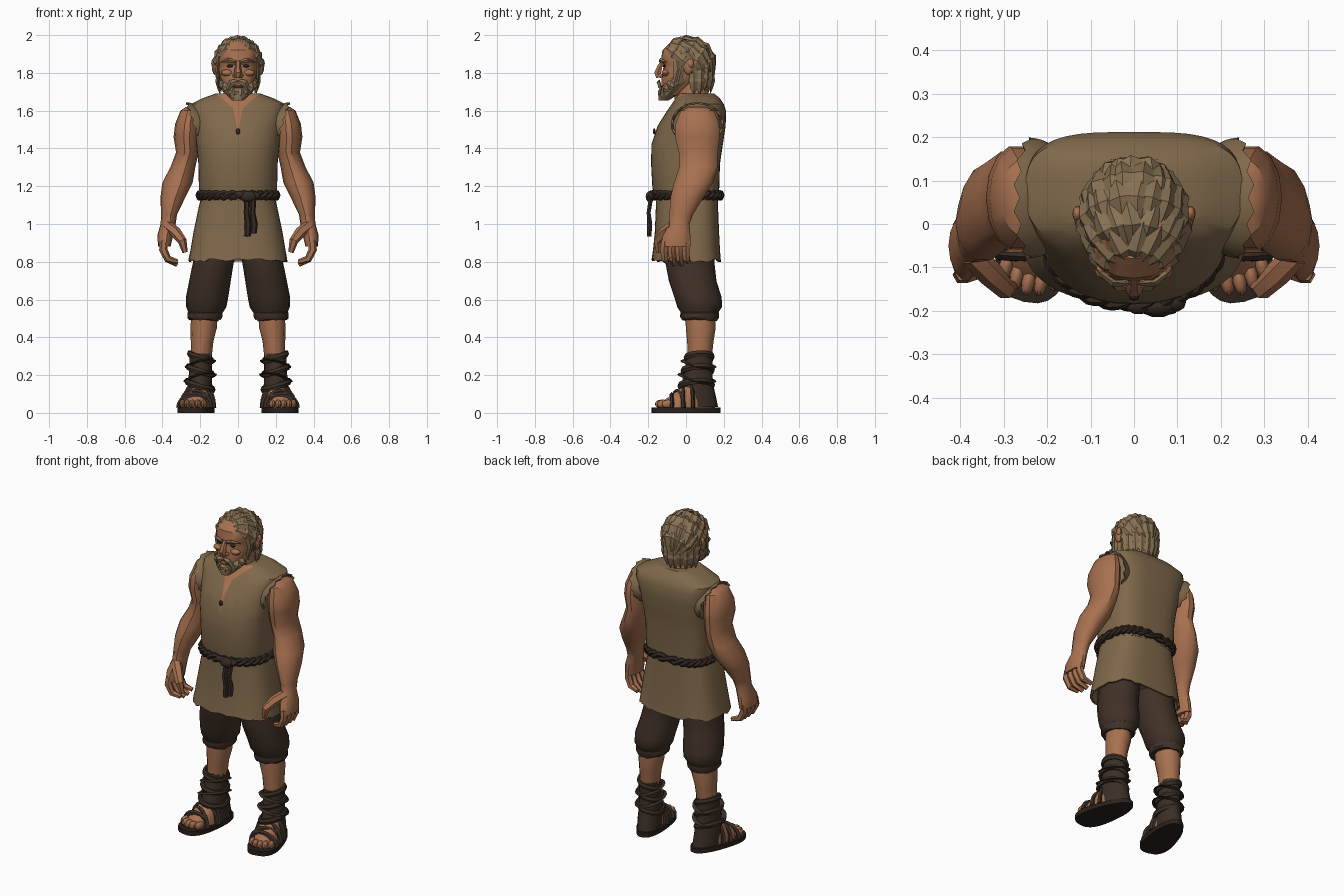
import bpy, bmesh, random
from math import sin, cos, pi, copysign
from mathutils import Vector, Matrix

random.seed(4)
if "Cube" in bpy.data.objects:
    bpy.data.objects.remove(bpy.data.objects["Cube"])


def material(name, *rgb):
    m = bpy.data.materials.new(name)
    m.use_nodes = True
    m.diffuse_color = (*rgb, 1)
    m.node_tree.nodes["Principled BSDF"].inputs["Base Color"].default_value = (*rgb, 1)
    return m


SKIN = material("skin", .39, .165, .08)
CLOTH = material("tunic cloth", .215, .14, .07)
HAIR = material("hair", .25, .17, .09)
PANTS = material("trouser cloth", .05, .03, .02)
WRAP = material("leather wrap", .044, .028, .019)
BELT = material("belt", .036, .022, .017)
SOLE = material("sole", .023, .015, .012)
EYE = material("eye", .03, .018, .012)
LIP = material("lip", .25, .085, .045)


def build(name, groups, mat, angle=.6, caps=True, loop=False, side=1):
    """Bridge each group of rings into one skin; all groups share an object."""
    bm = bmesh.new()
    for rings in groups:
        rows = [[bm.verts.new((v.x * side, v.y, v.z)) for v in r] for r in rings]
        pairs = list(zip(rows, rows[1:])) + ([(rows[-1], rows[0])] if loop else [])
        for a, b in pairs:
            for i in range(len(a)):
                j = (i + 1) % len(a)
                bm.faces.new((a[i], a[j], b[j], b[i]))
        if caps and not loop:
            bm.faces.new(rows[0])
            bm.faces.new(rows[-1])
    bmesh.ops.recalc_face_normals(bm, faces=bm.faces)
    mesh = bpy.data.meshes.new(name)
    bm.to_mesh(mesh)
    bm.free()
    mesh.materials.append(mat)
    mesh.shade_smooth()
    mesh.set_sharp_from_angle(angle=angle)
    obj = bpy.data.objects.new(name, mesh)
    bpy.context.collection.objects.link(obj)
    return obj


def both(name, groups, mat, **kw):
    build("left_" + name, groups, mat, **kw)
    build("right_" + name, groups, mat, side=-1, **kw)


def oval(x, y, z, rx, ry, n=16, front=2, back=2, taper=0):
    """Horizontal superellipse ring with separate front and back squareness."""
    pts = []
    for i in range(n):
        c, s = cos(2 * pi * i / n), sin(2 * pi * i / n)
        e = 2 / (back if s > 0 else front)
        px, py = copysign(abs(c) ** e, c), copysign(abs(s) ** e, s)
        pts.append(Vector((x + rx * px * (1 - taper * py), y + ry * py, z)))
    return pts


def body(rows, **kw):
    """Rings centred on x=0 from rows of height, half width, front, back."""
    return [oval(0, (f + b) / 2, z, w, (b - f) / 2, **kw) for z, w, f, b in rows]


def ball(x, y, z, rx, ry, rz, n=10):
    angles = [pi * (k / 6 - .5) * .96 for k in range(7)]
    return [oval(x, y, z + rz * sin(a), rx * cos(a), ry * cos(a), n) for a in angles]


def tube(pts, radii, n=6, flat=1, ref=(0, 0, 1), loop=False):
    pts, ref, rings = [Vector(p) for p in pts], Vector(ref), []
    last = len(pts) - 1
    for i, p in enumerate(pts):
        nxt = pts[(i + 1) % len(pts)] if loop else pts[min(i + 1, last)]
        prv = pts[i - 1] if loop else pts[max(i - 1, 0)]
        t = (nxt - prv).normalized()
        u = t.cross(ref).normalized()
        w = u.cross(t)
        r = radii[i] if isinstance(radii, (list, tuple)) else radii
        rings.append([p + r * (u * cos(2 * pi * k / n) + w * flat * sin(2 * pi * k / n))
                      for k in range(n)])
    return rings


def lock(a, mid, b, width, ref, flat=.45):
    """Pointed, four-sided strand of hair."""
    a, mid, b = Vector(a), Vector(mid), Vector(b)
    pts = [a, (a + mid) / 2, mid, (mid + b) / 2, b]
    return tube(pts, [width * k for k in (.35, .85, 1, .7, .04)], 4, flat, ref)


# Tunic top, with the open neck cut into its front
torso = build("tunic_top", [body([
    (1.12, .195, -.16, .17), (1.19, .207, -.178, .176), (1.32, .21, -.185, .18),
    (1.42, .22, -.183, .195), (1.52, .23, -.15, .21), (1.6, .25, -.1, .212),
    (1.635, .25, -.075, .2), (1.665, .19, -.055, .18), (1.69, .12, -.04, .15)],
    n=40, front=2.3, back=3.4)], CLOTH)
torso.data.materials.append(SKIN)
NECKLINE = [(1.485, .2), (1.59, 1.15)]
bm = bmesh.new()
bm.from_mesh(torso.data)
for z, k in NECKLINE:
    for s in (1, -1):
        faces = [f for f in bm.faces if f.calc_center_median().y < 0]
        geom = faces + list({e for f in faces for e in f.edges}) + list({v for f in faces for v in f.verts})
        bmesh.ops.bisect_plane(bm, geom=geom, plane_co=(0, 0, z), plane_no=(s, 0, -k))
for f in bm.faces:
    c = f.calc_center_median()
    if c.y < 0 and any(abs(c.x) < k * (c.z - z) for z, k in NECKLINE):
        f.material_index = 1
bm.to_mesh(torso.data)
bm.free()
build("neck_tie", [ball(0, -.168, 1.49, .012, .008, .016)], BELT)

# Tunic skirt with a ragged hem, hollow underneath
skirt = body([(1.14, .195, -.16, .17), (1.08, .21, -.16, .17), (.96, .235, -.165, .175),
              (.86, .252, -.175, .18), (.805, .262, -.182, .185), (.81, .25, -.17, .173),
              (.87, .22, -.15, .15)], n=48, front=2.6, back=3)
for outer, inner in zip(skirt[4], skirt[5]):
    outer.z += random.uniform(-.008, .012)
    inner.z = outer.z
build("tunic_skirt", [skirt], CLOTH)

# Ragged armhole edges
edge = []
for wide, flare in ((0, .95), (.03, 1.05), (.066, 1.09), (.062, 1.0)):
    ring = []
    for i in range(28):
        a = 2 * pi * i / 28
        y, z = .06 + .128 * flare * cos(a), 1.53 + .105 * flare * sin(a)
        fray = (i % 2) * .014 if wide > .05 else 0
        ring.append(Vector((.19 + wide * .8 + .035 * sin(a) - fray, y, z)))
    edge.append(ring)
both("armhole_edge", [edge], CLOTH, caps=False)

# Twisted rope belt, knot and hanging ends
strands = []
for phase in (0, pi):
    path = []
    for i, p in enumerate(oval(0, 0, 1.152, .203, .182, 96, 2.3, 3)):
        a = 2 * pi * i / 96 * 14 + phase
        path.append(p * (1 + .035 * cos(a)) + Vector((0, 0, .014 * sin(a) - p.z * .035 * cos(a))))
    strands.append(tube(path, .015, loop=True))
build("rope_belt", strands, BELT, loop=True)
build("belt_knot", [ball(.055, -.19, 1.145, .045, .025, .03), ball(.01, -.188, 1.155, .03, .02, .02),
                    ball(.095, -.18, 1.15, .025, .022, .02)], BELT)
build("belt_ends", [tube([(x, -.185, 1.14), (x - .005, -.198, 1.06), (x + .004, -.192, 1.0), (x, -.195, low)],
                         [.016, .015, .019, .017], ref=(0, 1, 0), flat=.8)
                    for x, low in ((.05, .935), (.082, .95))], BELT)

# Arms and hands
arm = [(.25, .06, 1.62, .025, .05), (.255, .06, 1.6, .05, .09), (.268, .06, 1.53, .065, .118),
       (.272, .06, 1.46, .069, .122), (.268, .065, 1.38, .06, .106), (.292, .065, 1.3, .066, .104),
       (.32, .04, 1.22, .08, .106), (.345, .005, 1.14, .066, .09), (.365, -.025, 1.05, .042, .064),
       (.37, -.035, 1.0, .04, .055), (.385, -.05, .94, .042, .075), (.39, -.055, .88, .033, .08)]
both("arm", [[oval(*row, n=14) for row in arm]], SKIN)
both("fingers", [tube([(.392, y, .91), (.396, y - .005, .865), (.372, y, .815), (.322, y + .01, low)],
                      [.021, .022, .02, .013], ref=(0, 1, 0))
                 for y, low in ((-.112, .8), (-.072, .785), (-.033, .785), (.003, .8))], SKIN)
both("thumb", [tube([(.372, -.07, .99), (.33, -.115, .955), (.295, -.15, .91), (.28, -.145, .85)],
                    [.03, .03, .024, .014], ref=(0, 1, 0))], SKIN)

# Trousers, cuffs and shins
both("trouser_leg", [[oval(*row) for row in (
    (.12, .02, .9, .115, .13), (.13, .02, .8, .108, .13), (.148, .035, .7, .11, .126),
    (.164, .064, .61, .112, .125), (.168, .072, .56, .106, .118), (.172, .072, .525, .088, .095))]], PANTS)
cuff = [oval(.175, .072, z, .08 + w, .09 + w, 20) for z, w in ((.54, .0), (.53, .012), (.508, .013), (.49, .004))]
for v in cuff[2] + cuff[3]:
    v.z += random.uniform(-.006, .006)
both("trouser_cuff", [cuff], PANTS)
both("shin", [[oval(*row, n=12) for row in ((.178, .075, .53, .068, .078), (.182, .078, .45, .07, .079),
              (.19, .076, .38, .06, .07), (.195, .073, .28, .054, .062))]], SKIN)

# Feet are made pointing forward, then turned outward at the ankle
TURN = Matrix.Translation((.2, .06, 0)) @ Matrix.Rotation(.22, 4, "Z")


def foot(name, groups, mat, **kw):
    both(name, [[[TURN @ v for v in r] for r in g] for g in groups], mat, **kw)


foot("sandal_sole", [[oval(0, -.06, z, .085, .185, 28, 2.6, 2.4, .2) for z in (0, .028)]], SOLE)
foot("foot", [[oval(0, y, z, rx, ry, 16, 2.4, 2, .1) for z, y, rx, ry in (
    (.025, -.055, .07, .15), (.065, -.045, .068, .138), (.105, -.015, .06, .11), (.15, 0, .05, .07))]], SKIN)
foot("toes", [ball(x * .029, -.195 + .006 * x * x, .047, .016, .036, .023) for x in range(-2, 3)], SKIN)
foot("ankle_wrap", [[oval(0, y, z, rx, ry) for z, y, rx, ry in (
    (.315, .013, .058, .07), (.24, .008, .06, .074), (.16, .0, .062, .084), (.09, .0, .066, .1), (.03, .005, .066, .108))]], WRAP)
bands = []
for i, z in enumerate((.295, .26, .225, .185, .145)):
    grow = .004 * i
    ring = oval(0, .01 - grow, z, .06 + grow * .6, .071 + grow * 1.1, 18)
    tilt = .02 * (-1) ** i
    bands.append(tube([v + Vector((0, 0, tilt * v.x / .06 - .012 * v.y / .07)) for v in ring],
                      .021, 4, .3, (0, 0, 1), True) if i % 2 else
                 tube([v + Vector((0, 0, tilt * v.x / .06)) for v in ring], .012, 6, 1.5, loop=True))
foot("wrap_bands", bands, WRAP, loop=True)
foot("foot_straps", [tube([(.072 * cos(pi * k / 10), y - lean * cos(pi * k / 10), .025 + h * sin(pi * k / 10))
                           for k in range(11)], .024, 6, .45, (0, 1, 0))
                     for y, h, lean in ((-.14, .062, .015), (-.11, .078, -.02), (-.075, .1, .02), (-.04, .125, 0))], WRAP)

# Neck, head and face
build("neck", [body([(1.6, .1, -.06, .14), (1.69, .078, -.06, .12), (1.8, .075, -.06, .11)])], SKIN)
build("head", [body([(1.68, .05, -.12, -.02), (1.72, .078, -.128, .04), (1.77, .095, -.13, .09),
                     (1.815, .104, -.122, .11), (1.845, .104, -.118, .12), (1.865, .106, -.132, .12),
                     (1.92, .1, -.125, .12), (1.965, .07, -.08, .09)], n=20, front=2.5)], SKIN)
build("nose", [tube([(0, -.118, 1.865), (0, -.138, 1.835), (0, -.15, 1.8), (0, -.143, 1.776)],
                    [.012, .015, .021, .017], ref=(0, 1, 0)),
               ball(.018, -.135, 1.785, .011, .014, .011), ball(-.018, -.135, 1.785, .011, .014, .011)], SKIN)
both("cheekbone", [ball(.058, -.108, 1.8, .032, .022, .018)], SKIN)
both("eye", [ball(.043, -.115, 1.836, .017, .009, .008)], EYE)
both("ear", [ball(.122, .012, 1.83, .016, .026, .04), ball(.13, .024, 1.85, .012, .018, .025)], SKIN)
build("mouth", [ball(0, -.137, 1.727, .028, .012, .008)], LIP)

# Beard, moustache and eyebrows
build("beard_mass", [body([(1.655, .03, -.145, -.09), (1.68, .058, -.147, -.05), (1.715, .082, -.137, 0),
                           (1.745, .098, -.1, .02), (1.775, .102, -.06, .02)], n=14)], HAIR, angle=.3)
beard = []
for row, count in ((0, 11), (1, 8)):
    for i in range(count):
        a = (i / (count - 1) * 2 - 1) * (1.3 - .2 * row)
        drop = .048 * abs(a) + random.uniform(-.006, .006)
        out = Vector((sin(a), -cos(a), 0))
        beard.append(lock(Vector((0, -.025, 1.715 + .035 * abs(a) + .01 * row)) + out * .096,
                          Vector((0, -.035, 1.695 + drop - .01 * row)) + out * (.098 + .008 * row),
                          Vector((0, -.055, 1.65 + drop + .015 * row)) + out * .088, .022, out))
build("beard_locks", beard, HAIR, angle=.2)
both("moustache", [lock((0, -.142, 1.755), (.036, -.145, 1.747), (.062, -.125, 1.695), .018, (0, -1, .2), .6)], HAIR, angle=.2)
both("eyebrow", [lock((.008, -.137, 1.855), (.048, -.136, 1.868), (.092, -.1, 1.856), .012, (0, -1, .1), .7)], HAIR, angle=.2)
both("sideburn", [lock((.1, -.055 + .025 * k, 1.9), (.11, -.045 + .02 * k, 1.82), (.1, -.065 + .02 * k, 1.73),
                       .022, (1, 0, 0)) for k in range(2)], HAIR, angle=.2)

# Hair: a base mass covered by locks sweeping back from the forehead
build("hair_mass", [ball(0, .033, 1.87, .108, .113, .112, 16), ball(0, .065, 1.79, .092, .07, .08, 16)], HAIR)
POLE, UP, SIDE = Vector((0, -.86, .51)), Vector((0, .51, .86)), Vector((1, 0, 0))


def scalp(t, phi, lift):
    d = POLE * cos(t) + (UP * cos(phi) + SIDE * sin(phi)) * sin(t)
    return Vector((d.x * (.11 + lift), .008 + d.y * (.13 + lift), 1.86 + d.z * (.118 + lift))), d


locks = []
for t, count, spread in ((.12, 7, 1.45), (.55, 9, 1.5), (1.0, 11, 1.55), (1.45, 12, 1.75), (1.95, 11, 2.1)):
    for i in range(count):
        phi = (i / (count - 1) * 2 - 1) * spread + random.uniform(-.08, .08)
        sweep = phi + .12 * copysign(1, phi)
        mid, normal = scalp(t + .42, phi, .013)
        tip = scalp(t + .9, sweep, .02)[0] - Vector((0, 0, .012 * t))
        locks.append(lock(scalp(t, phi, -.002)[0], mid, tip, random.uniform(.022, .03), normal))
for row in range(2):
    for i in range(10):
        a = (i / 9 * 2 - 1) * 1.5
        out = Vector((sin(a), cos(a), 0))
        low = random.uniform(-.012, .012) + .04 * row
        locks.append(lock(Vector((0, .035, 1.83 + low)) + out * .1, Vector((0, .035, 1.765 + low)) + out * .108,
                          Vector((0, .035, 1.695 + low)) + out * (.095 + .015 * row), .028, out))
build("hair_locks", locks, HAIR, angle=.2)
